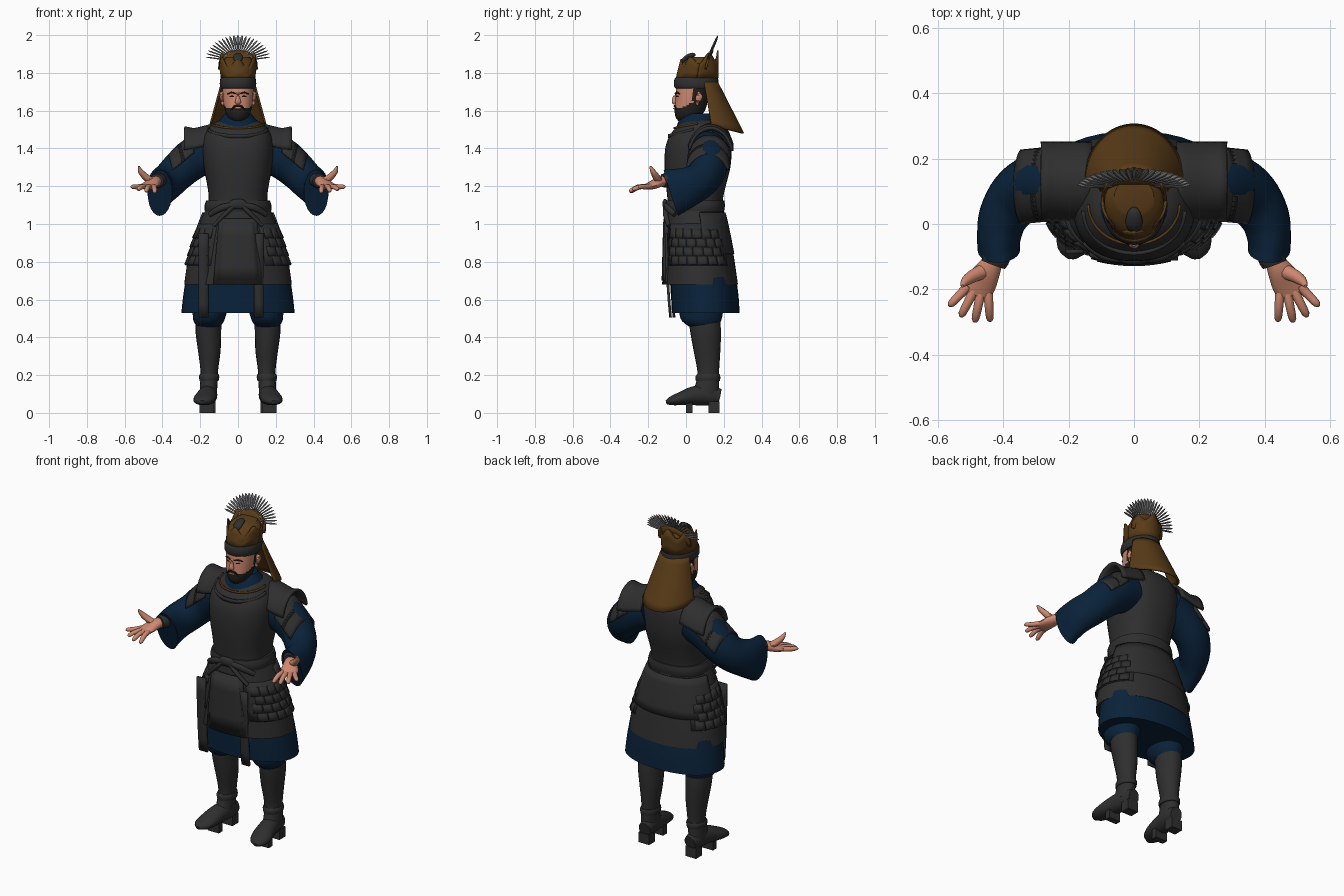
import bpy, bmesh, math
from math import sin, cos, pi
from mathutils import Vector

def material(name, r, g, b):
    m = bpy.data.materials.new(name)
    m.diffuse_color = (r, g, b, 1)
    return m

BLACK = material("black armour", .028, .028, .028)
BLUE = material("navy cloth", .003, .016, .042)
BROWN = material("brown leather", .1, .044, .009)
SKIN = material("skin", .62, .25, .16)
HAIR = material("dark hair", .016, .015, .014)
GREY = material("steel grey", .2, .2, .2)

# ---------- helpers ----------
def build(name, verts, faces, mat, thick=0, angle=40):
    me = bpy.data.meshes.new(name)
    me.from_pydata([tuple(v) for v in verts], [], faces)
    bm = bmesh.new()
    bm.from_mesh(me)
    bmesh.ops.recalc_face_normals(bm, faces=bm.faces)
    bm.to_mesh(me)
    bm.free()
    me.materials.append(mat)
    me.polygons.foreach_set("use_smooth", [True] * len(me.polygons))
    me.set_sharp_from_angle(angle=math.radians(angle))
    ob = bpy.data.objects.new(name, me)
    bpy.context.collection.objects.link(ob)
    if thick:
        mod = ob.modifiers.new("thickness", "SOLIDIFY")
        mod.thickness, mod.offset = thick, 0
    return ob

def skin(name, rings, mat):
    n = len(rings[0])
    faces = [(i * n + j, i * n + (j + 1) % n, (i + 1) * n + (j + 1) % n, (i + 1) * n + j)
             for i in range(len(rings) - 1) for j in range(n)]
    faces += [tuple(range(n)), tuple(range((len(rings) - 1) * n, len(rings) * n))]
    return build(name, [p for r in rings for p in r], faces, mat)

def resample(rows, k):
    out = []
    for i in range(len(rows) - 1):
        p = [rows[max(0, min(len(rows) - 1, i + d))] for d in (-1, 0, 1, 2)]
        for t in [q / k for q in range(k)]:
            out.append([.5 * (2 * b + (c - a) * t + (2 * a - 5 * b + 4 * c - d) * t * t
                              + (3 * b - a - 3 * c + d) * t ** 3) for a, b, c, d in zip(*p)])
    return out + [list(rows[-1])]

def oval(a, p):
    f = lambda c: math.copysign(abs(c) ** (2 / p), c)
    return f(cos(a)), f(sin(a))

def loft(name, rows, mat, p=2.0, n=32, k=3):
    """rows: z, centre x, front y, back y, half width"""
    rings = []
    for z, cx, yf, yb, hx in resample(rows, k):
        ring = []
        for j in range(n):
            c, s = oval(2 * pi * j / n, p)
            ring.append((cx + hx * c, (yf + yb) / 2 + (yb - yf) / 2 * s, z))
        rings.append(ring)
    return skin(name, rings, mat)

def tube(name, rows, mat, n=16, k=3, s=1):
    """rows: x, y, z, sideways radius, upward radius; s mirrors x"""
    rows = resample(rows, k)
    pts = [Vector((r[0] * s, r[1], r[2])) for r in rows]
    rings = []
    for i, r in enumerate(rows):
        t = (pts[min(i + 1, len(pts) - 1)] - pts[max(i - 1, 0)]).normalized()
        side = t.cross(Vector((0, 0, 1) if abs(t.z) < .95 else (0, 1, 0))).normalized()
        up = side.cross(t)
        rings.append([pts[i] + side * r[3] * cos(2 * pi * j / n) + up * r[4] * sin(2 * pi * j / n)
                      for j in range(n)])
    return skin(name, rings, mat)

def patch(name, f, nu, nv, mat, thick):
    verts = [f(i / nu, j / nv) for i in range(nu + 1) for j in range(nv + 1)]
    faces = [(i * (nv + 1) + j, (i + 1) * (nv + 1) + j, (i + 1) * (nv + 1) + j + 1, i * (nv + 1) + j + 1)
             for i in range(nu) for j in range(nv)]
    return build(name, verts, faces, mat, thick)

def box(name, x0, x1, y0, y1, z0, z1, mat):
    return skin(name, [[(x0, y0, z), (x1, y0, z), (x1, y1, z), (x0, y1, z)] for z in (z0, z1)], mat)

def lerp(a, b, t):
    return a + (b - a) * t

# ---------- torso, skirt and tunic ----------
loft("breastplate", [(1.06, 0, -.095, .19, .165), (1.13, 0, -.098, .195, .155), (1.2, 0, -.105, .21, .162),
     (1.3, 0, -.113, .235, .18), (1.4, 0, -.11, .242, .188), (1.47, 0, -.085, .235, .178),
     (1.53, 0, -.035, .2, .135), (1.55, 0, 0, .16, .09)], BLACK, 2.4, 40)
SKIRT = [(1.09, 0, -.098, .19, .165), (1.0, 0, -.108, .222, .205), (.85, 0, -.115, .25, .258), (.68, 0, -.118, .275, .285)]
loft("armour_skirt", SKIRT, BLACK, 2.15, 48)
loft("tunic_hem", [(.72, 0, -.08, .265, .275), (.62, 0, -.078, .278, .29), (.53, 0, -.075, .284, .3)], BLUE, 2.15, 40)
loft("waist_sash", [(1.065, 0, -.102, .2, .175), (1.095, 0, -.108, .206, .178), (1.125, 0, -.104, .203, .168)], BLACK, 2.3)

def on_skirt(a, z, off):
    t = (1.09 - z) / .41
    hx = .165 + .12 * min(1, t * 1.15) ** .8 + off
    yf, yb = lerp(-.1, -.118, t) - off, lerp(.19, .275, t ** .8) + off
    c, s = oval(a, 2.15)
    return (hx * c, (yf + yb) / 2 + (yb - yf) / 2 * s, z)

# back skirt layer, and rows of side scales
patch("back_skirt_layer", lambda u, v: on_skirt(lerp(.12, pi - .12, u), lerp(1.06, .84, v), .004), 28, 5, BLACK, .01)
for s in (1, -1):
    for row in range(4):
        for col in range(6):
            a0 = -.95 + col * .27 + (row % 2) * .1
            z0 = .975 - row * .047
            def scale(u, v):
                x, y, z = on_skirt(a0 + .25 * u, z0 - .05 * v, .004 + .006 * v)
                return (s * x, y, z)
            patch("side_scale", scale, 3, 2, BLACK, .008)
    patch("side_panel", lambda u, v: (lambda q: (s * q[0], q[1], q[2]))(
        on_skirt(lerp(-1.05, .85, u), lerp(1.0, .78, v), .001)), 14, 4, BLACK, .01)

# apron panel with raised border, sash knot and hanging strips
def apron(w0, w1, y, z0, z1):
    def f(u, v):
        x = lerp(-1, 1, u) * lerp(w0, w1, v)
        return (x, lerp(y, y - .008, v) + 1.1 * x * x, lerp(z0, z1, v))
    return f
patch("front_apron", apron(.1, .13, -.111, 1.03, .68), 8, 4, BLACK, .014)
patch("apron_inset", apron(.085, .112, -.116, 1.01, .7), 8, 4, BLACK, .01)
tube("sash_knot", [(-.045, -.106, 1.1, .008, .015), (-.02, -.11, 1.105, .014, .026), (.02, -.11, 1.105, .014, .026), (.045, -.106, 1.1, .008, .015)], BLACK)
for s in (1, -1):
    tube("sash_loop", [(.03, -.108, 1.1, .012, .014), (.09, -.098, 1.085, .014, .018), (.15, -.06, 1.05, .01, .014)], BLACK, s=s)
    tube("sash_tail", [(.02, -.108, 1.1, .012, .012), (.07, -.108, 1.05, .014, .012), (.13, -.092, .99, .01, .01)], BLACK, s=s)
for x0, x1, y in ((.085, .135, -.104), (-.21, -.155, -.085)):
    patch("hanging_strip", lambda u, v: (lerp(x0, x1, u), y + .022 * v * v, lerp(.95, .505, v)), 2, 6, BLACK, .014)

# ---------- collar ----------
loft("scarf", [(1.48, 0, -.06, .19, .135), (1.53, 0, -.045, .17, .115), (1.56, 0, -.03, .15, .09), (1.585, 0, 0, .13, .07)], BLUE)
patch("neckline_trim", lambda u, v: (.14 * cos(pi * (1 + u)), .06 + .122 * sin(pi * (1 + u)), 1.538 - .025 * sin(pi * u) - .01 * v), 20, 1, BROWN, .008)
patch("chest_lip", lambda u, v: (.155 * cos(pi * (1 + u)), .04 + .13 * sin(pi * (1 + u)), 1.51 - .035 * sin(pi * u) - .02 * v), 20, 1, BLACK, .012)

# ---------- head ----------
head = loft("head", [(1.54, 0, -.035, .05, .03), (1.565, 0, -.055, .07, .053), (1.6, 0, -.06, .1, .069),
                     (1.65, 0, -.056, .115, .078), (1.72, 0, -.052, .13, .082), (1.77, 0, -.045, .14, .08)], SKIN, 2.1, 48, 6)
head.data.materials.append(HAIR)
for f in head.data.polygons:
    c = f.center
    if c.z < 1.612 + max(0, c.y + .03) * .5 or c.y > .035:
        f.material_index = 1
tube("nose", [(0, -.05, 1.695, .008, .008), (0, -.06, 1.665, .011, .012), (0, -.063, 1.645, .016, .012), (0, -.056, 1.636, .01, .006)], SKIN)
tube("mouth", [(-.016, -.058, 1.609, .003, .002), (0, -.063, 1.611, .005, .004), (.016, -.058, 1.609, .003, .002)], SKIN, 8)
for s in (1, -1):
    tube("moustache", [(0, -.061, 1.624, .005, .005), (.02, -.057, 1.622, .006, .006), (.038, -.045, 1.6, .004, .004)], HAIR, 8, s=s)
    tube("eyebrow", [(.012, -.055, 1.69, .003, .003), (.035, -.048, 1.696, .005, .005), (.056, -.034, 1.688, .003, .003)], HAIR, 8, s=s)
    tube("eye", [(.02, -.051, 1.675, .002, .002), (.032, -.048, 1.676, .004, .004), (.045, -.04, 1.675, .002, .002)], HAIR, 8, s=s)
    tube("ear", [(.078, .06, 1.63, .006, .006), (.085, .065, 1.655, .009, .016), (.088, .07, 1.68, .01, .018), (.08, .065, 1.698, .005, .006)], SKIN, 10, s=s)

# ---------- headdress ----------
loft("hat_band", [(1.718, 0, -.056, .165, .09), (1.73, 0, -.063, .172, .096), (1.76, 0, -.063, .172, .096), (1.775, 0, -.056, .168, .09)], BLACK, 2.1, 32, 2)
loft("hat_core", [(1.77, 0, -.05, .165, .086), (1.82, 0, -.042, .164, .09), (1.855, 0, -.015, .155, .088), (1.885, 0, .03, .14, .06)], BROWN, 2, 24)

def crown(u, v):
    a = 2 * pi * u
    h = .1 + .022 * sin(a) + .024 * cos(6 * a + pi)
    r = 1 + .12 * v
    yf, yb = -.05 + .025 * v, .168
    return (.087 * r * cos(a), (yf + yb) / 2 + (yb - yf) / 2 * sin(a), 1.772 + h * v)
patch("hat_crown", crown, 48, 3, BROWN, .008)
patch("hat_back_plate", lambda u, v: (.105 * v * cos(pi * u), .105 + .035 * v * sin(pi * u), 1.82 + .1 * v * sin(pi * u) ** .7), 24, 3, BROWN, .012)
tube("hat_emblem", [(0, -.03, 1.82, .006, .006), (0, -.022, 1.85, .013, .01), (0, 0, 1.88, .026, .012), (0, .035, 1.895, .02, .012), (0, .05, 1.893, .008, .005)], BLACK)
for i in range(23):
    a = math.radians(lerp(-80, 80, i / 22))
    ray = lambda r: (.175 * r * sin(a), .11 + .06 * r * cos(a), 1.86 + .14 * r * cos(a))
    tube("fan_spike", [(*ray(.4), .003, .003), (*ray(.7), .008, .004), (*ray(.9), .008, .004), (*ray(1), .002, .001)], GREY, 6, 1)

def cape(u, v):
    a = lerp(-pi / 2, pi / 2, u)
    return (lerp(.085, .148, v) * sin(a), lerp(.095, .135, v) + lerp(.07, .168, v) * cos(a), lerp(1.75, 1.52 - .04 * cos(a), v))
patch("neck_cape", cape, 28, 8, BROWN, .01)

for s in (1, -1):
    # ---------- arms ----------
    tube("sleeve", [(.14, .12, 1.385, .1, .11), (.23, .125, 1.35, .1, .11), (.305, .118, 1.29, .095, .102), (.36, .08, 1.235, .088, .098),
         (.4, .02, 1.2, .076, .105), (.413, -.04, 1.178, .067, .118), (.413, -.08, 1.165, .065, .128)], BLUE, 24, 4, s)
    tube("wrist_guard", [(.415, -.06, 1.238, .04, .036), (.422, -.1, 1.232, .044, .04), (.43, -.124, 1.23, .038, .035)], BLACK, 16, 3, s)
    tube("palm", [(.427, -.105, 1.23, .028, .026), (.445, -.14, 1.222, .038, .027), (.468, -.18, 1.205, .048, .022), (.485, -.215, 1.196, .042, .014)], SKIN, 16, 3, s)
    for bx, by, tx, ty, tz in ((.447, -.2, .44, -.298, 1.168), (.468, -.208, .487, -.3, 1.172), (.49, -.205, .53, -.283, 1.18), (.507, -.19, .565, -.25, 1.192)):
        tube("finger", [(bx, by, 1.2, .015, .014), (lerp(bx, tx, .5), lerp(by, ty, .5), 1.196, .0135, .013),
                        (lerp(bx, tx, .9), lerp(by, ty, .9), tz + .005, .0115, .011), (tx, ty, tz, .004, .004)], SKIN, 10, 2, s)
    tube("thumb", [(.45, -.14, 1.22, .024, .02), (.49, -.158, 1.25, .02, .018), (.515, -.175, 1.278, .015, .014), (.525, -.19, 1.305, .005, .005)], SKIN, 10, 3, s)

    # ---------- shoulder plates ----------
    def upper(u, v):
        a = lerp(.3, pi - .25, u)
        lift = .025 * max(0, v - .65) / .35
        return (s * lerp(.13, .285, v), .13 - .118 * cos(a), lerp(1.385, 1.345, v) + (.14 + lift) * sin(a))
    patch("shoulder_plate", upper, 18, 6, BLACK, .016)
    for k in range(2):
        def lower(u, v):
            a = lerp(.25, pi - .25, u)
            d = .05 * k + .065 * v
            return (s * (.225 + d + .025 * sin(a)), .125 - .112 * cos(a) - .1 * d, 1.35 - .8 * d + (.118 - .1 * d) * sin(a))
        patch("upper_arm_plate", lower, 18, 3, BLACK, .012)

    # ---------- legs and boots ----------
    loft("trouser_leg", [(.455, s * .155, .02, .17, .06), (.485, s * .155, -.02, .185, .08), (.53, s * .15, -.035, .195, .09), (.62, s * .14, -.03, .2, .1)], BLUE, 2, 24)
    loft("boot_shaft", [(.5, s * .155, .015, .18, .068), (.43, s * .157, .022, .185, .068), (.33, s * .152, .04, .182, .06),
         (.22, s * .152, .06, .175, .046), (.15, s * .155, .05, .175, .046), (.09, s * .158, .02, .175, .046)], BLACK, 2, 20)
    loft("boot_cuff", [(.17, s * .153, .052, .18, .05), (.19, s * .153, .05, .182, .054), (.205, s * .152, .058, .178, .049)], BLACK, 2, 20)
    tube("boot_foot", [(.15, .178, .085, .036, .042), (.155, .12, .095, .046, .055), (.165, .04, .09, .052, .05),
         (.178, -.03, .075, .058, .035), (.188, -.08, .063, .046, .023), (.19, -.105, .056, .015, .01)], BLACK, 16, 3, s)
    for name, cx, w, y0, y1 in (("boot_heel", .155, .035, .12, .177), ("sole_block", .165, .038, 0, .035)):
        box(name, s * cx - w, s * cx + w, y0, y1, 0, .06, BLACK)
